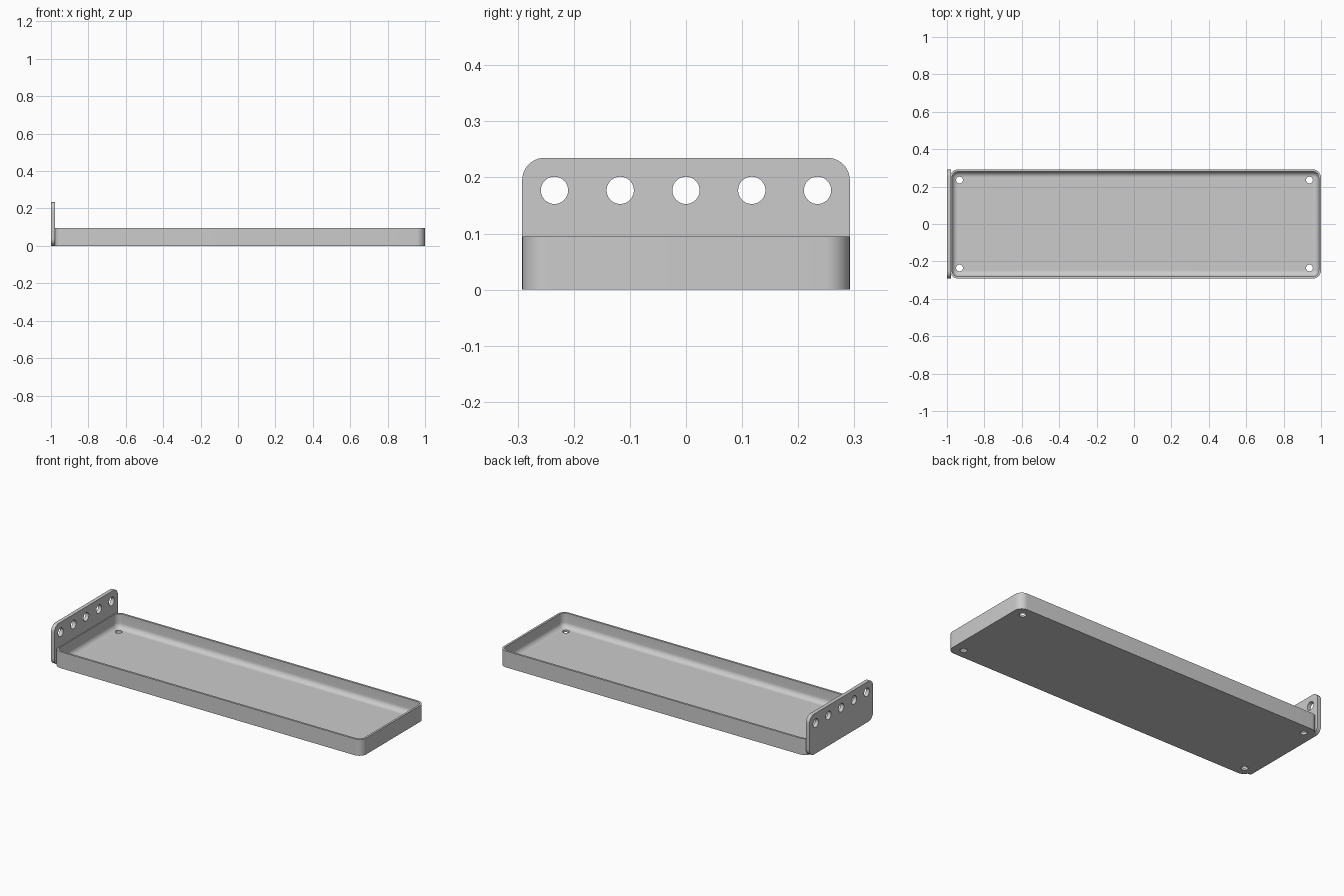
import bpy
import bmesh
import math
from mathutils import Matrix

cube = bpy.data.objects.get("Cube")
if cube:
    bpy.data.objects.remove(cube, do_unlink=True)

# Material
grey = bpy.data.materials.new("light grey")
grey.use_nodes = True
colour = (0.6, 0.6, 0.6, 1.0)
grey.diffuse_color = colour
grey.node_tree.nodes["Principled BSDF"].inputs["Base Color"].default_value = colour


def rounded_rect(cx, cy, hx, hy, r, steps=10):
    """Counter-clockwise outline of a rectangle with rounded corners."""
    pts = []
    for k, (sx, sy) in enumerate(((1, 1), (-1, 1), (-1, -1), (1, -1))):
        for i in range(steps + 1):
            a = math.pi / 2 * (k + i / steps)
            pts.append((cx + sx * (hx - r) + r * math.cos(a),
                        cy + sy * (hy - r) + r * math.sin(a)))
    return pts


def loft(name, rings):
    """Skin a stack of matching rings and cap both ends."""
    bm = bmesh.new()
    loops = [[bm.verts.new(p) for p in ring] for ring in rings]
    n = len(loops[0])
    for a, b in zip(loops, loops[1:]):
        for i in range(n):
            j = (i + 1) % n
            bm.faces.new((a[i], a[j], b[j], b[i]))
    bm.faces.new(loops[0][::-1])
    bm.faces.new(loops[-1])
    bmesh.ops.recalc_face_normals(bm, faces=bm.faces)
    return to_object(name, bm)


def to_object(name, bm):
    mesh = bpy.data.meshes.new(name)
    bm.to_mesh(mesh)
    bm.free()
    mesh.materials.append(grey)
    obj = bpy.data.objects.new(name, mesh)
    bpy.context.collection.objects.link(obj)
    return obj


def drill(obj, centres, radius, axis):
    """Cut round holes through obj along the given axis."""
    bm = bmesh.new()
    turn = Matrix.Rotation(math.pi / 2, 4, 'Y') if axis == 'X' else Matrix()
    for c in centres:
        bmesh.ops.create_cone(bm, cap_ends=True, segments=40, radius1=radius,
                              radius2=radius, depth=0.1,
                              matrix=Matrix.Translation(c) @ turn)
    cutter = to_object("hole_cutter", bm)
    cutter.hide_render = True
    mod = obj.modifiers.new("holes", 'BOOLEAN')
    mod.operation = 'DIFFERENCE'
    mod.solver = 'EXACT'
    mod.object = cutter
    select(obj)
    bpy.ops.object.modifier_apply(modifier=mod.name)
    bpy.data.objects.remove(cutter, do_unlink=True)


def select(obj):
    bpy.ops.object.select_all(action='DESELECT')
    obj.select_set(True)
    bpy.context.view_layer.objects.active = obj


HALF_Y = 0.292
TRAY_LEFT, TRAY_RIGHT = -0.985, 1.0
TRAY_H, WALL, FLOOR, CORNER, FILLET = 0.095, 0.012, 0.012, 0.045, 0.03

# Tray: outer wall, flat rim, inner wall, then a rounded cove into the floor
profile = [(0, 0), (0, TRAY_H), (WALL, TRAY_H)]
for i in range(9):
    a = math.pi / 2 * i / 8
    profile.append((WALL + FILLET * (1 - math.cos(a)),
                    FLOOR + FILLET * (1 - math.sin(a))))
mid_x = (TRAY_LEFT + TRAY_RIGHT) / 2
half_x = (TRAY_RIGHT - TRAY_LEFT) / 2
rings = []
for inset, z in profile:
    outline = rounded_rect(mid_x, 0, half_x - inset, HALF_Y - inset, CORNER - inset)
    rings.append([(x, y, z) for x, y in outline])
tray = loft("tray", rings)

# Four screw holes in the floor
drill(tray, [(x, y, 0) for x in (-0.933, 0.938) for y in (-0.235, 0.235)],
      0.018, 'Z')

# Upright end plate with rounded corners
PLATE_H = 0.235
outline = rounded_rect(0, PLATE_H / 2, HALF_Y, PLATE_H / 2, 0.04)
plate = loft("end_plate", [[(x, y, z) for y, z in outline] for x in (-1.0, -0.978)])

# Row of five holes along the top of the plate
drill(plate, [(-0.989, i * 0.1172, 0.177) for i in range(-2, 3)], 0.0243, 'X')

for obj in (tray, plate):
    select(obj)
    bpy.ops.object.shade_smooth_by_angle(angle=math.radians(30))
